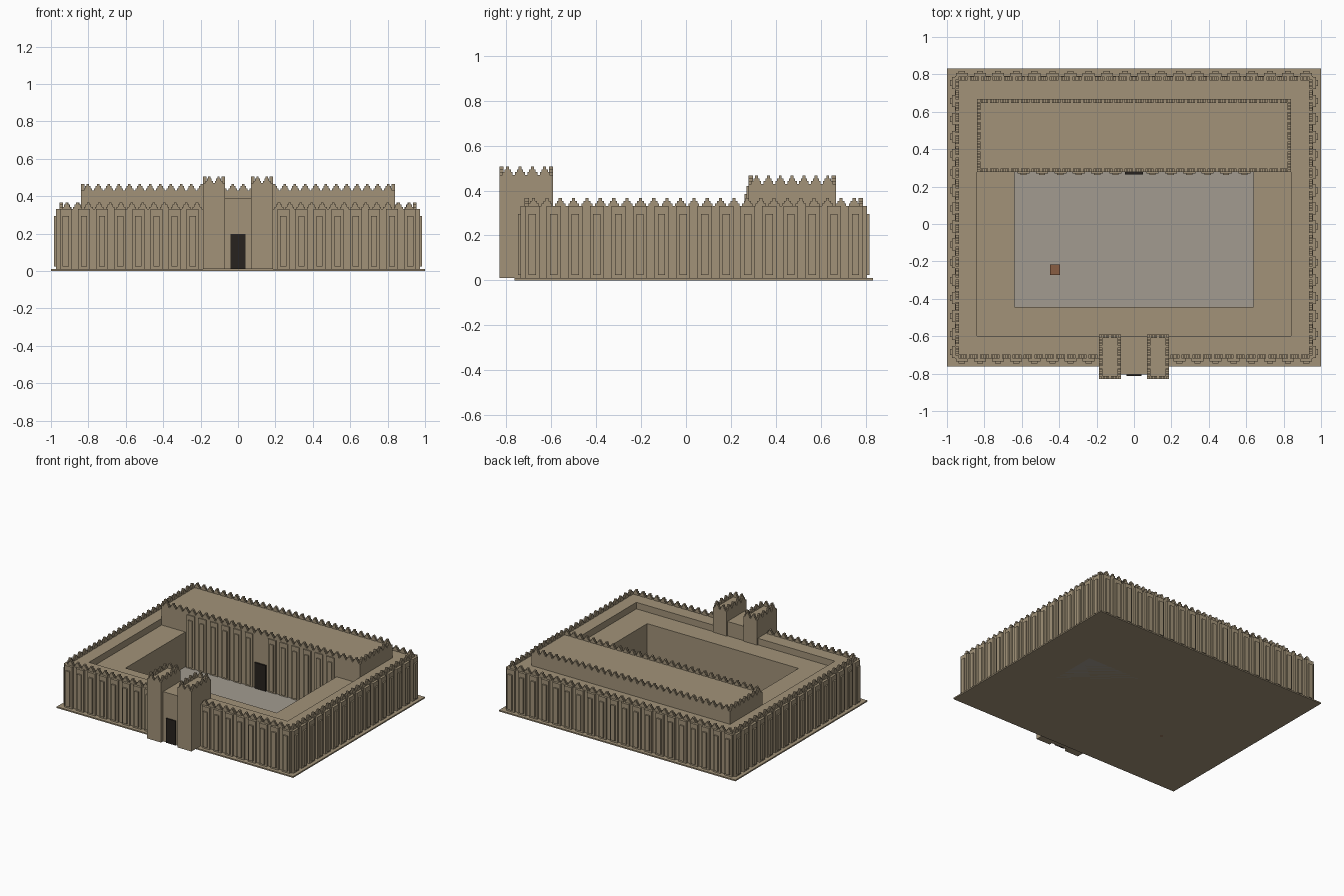
import bpy, bmesh, math
from mathutils import Matrix, Vector

if "Cube" in bpy.data.objects:
    bpy.data.objects.remove(bpy.data.objects["Cube"])


def material(name, rgb):
    m = bpy.data.materials.new(name)
    m.diffuse_color = (*rgb, 1)
    m.use_nodes = True
    m.node_tree.nodes["Principled BSDF"].inputs["Base Color"].default_value = m.diffuse_color
    return m


MUD = material("mudbrick", (0.36, 0.29, 0.19))
PAVE = material("paving", (0.36, 0.33, 0.28))
DARK = material("dark_opening", (0.02, 0.016, 0.013))
CLAY = material("fired_clay", (0.25, 0.11, 0.055))


def box(bm, x0, x1, y0, y1, z0, z1, mat=None):
    m = Matrix.Translation(((x0 + x1) / 2, (y0 + y1) / 2, (z0 + z1) / 2)) \
        @ Matrix.Diagonal((x1 - x0, y1 - y0, z1 - z0, 1))
    bmesh.ops.create_cube(bm, size=1, matrix=mat @ m if mat else m)


def finish(bm, name, mat):
    me = bpy.data.meshes.new(name)
    bm.to_mesh(me)
    bm.free()
    ob = bpy.data.objects.new(name, me)
    bpy.context.collection.objects.link(ob)
    me.materials.append(mat)
    return ob


def block(name, dims, mat=MUD):
    bm = bmesh.new()
    box(bm, *dims)
    return finish(bm, name, mat)


def frame(a, b):
    """Local x runs from a to b, local -y points to the right (outwards)."""
    d = Vector(b) - Vector(a)
    return Matrix.Translation((a[0], a[1], 0)) @ Matrix.Rotation(math.atan2(d.y, d.x), 4, 'Z'), d.length


def merlons(bm, a, b, z, pitch=0.06, t=0.02, h=0.036):
    m, length = frame(a, b)
    n = max(1, round(length / pitch))
    for i in range(n):
        c = (i + 0.5) * length / n
        for k, w in enumerate((0.8, 0.52, 0.24)):
            hw = w * length / n / 2
            box(bm, c - hw, c + hw, -t / 2, t / 2, z + k * h / 3, z + (k + 1) * h / 3, m)


def crown(name, x0, x1, y0, y1, z, pitch=0.06, t=0.02):
    bm = bmesh.new()
    pts = [(x0, y0), (x1, y0), (x1, y1), (x0, y1)]
    for i in range(4):
        merlons(bm, pts[i], pts[(i + 1) % 4], z, pitch, t)
    finish(bm, name, MUD)


def buttresses(bm, a, b, n, z, skip=0.0, d1=0.016, d2=0.027):
    m, length = frame(a, b)
    p = length / n
    for i in range(n):
        c = (i + 0.5) * p
        if abs(c - length / 2) < skip:
            continue
        box(bm, c - p * .33, c + p * .33, -d1, 0.005, 0.01, z, m)
        box(bm, c - p * .17, c + p * .17, -d2, 0.005, 0.025, z - 0.035, m)


def ring(name, o, i, z0, z1):
    """Rectangular ring; o and i are x0, x1, y0, y1."""
    bm = bmesh.new()
    loops = []
    for z in (z0, z1):
        for x0, x1, y0, y1 in (o, i):
            loops.append([bm.verts.new((x, y, z)) for x, y in
                          ((x0, y0), (x1, y0), (x1, y1), (x0, y1))])
    ob, ib, ot, it = loops
    for k in range(4):
        j = (k + 1) % 4
        for p, q in ((ob, ot), (ot, it), (it, ib), (ib, ob)):
            bm.faces.new((p[k], p[j], q[j], q[k]))
    bmesh.ops.recalc_face_normals(bm, faces=bm.faces)
    return finish(bm, name, MUD)


# Base and courtyard
block("base_slab", (-1, 1, -0.763, 0.832, 0, 0.01))
block("courtyard_floor", (-0.64, 0.64, -0.445, 0.28, 0, 0.014), PAVE)
block("courtyard_hearth", (-0.45, -0.395, -0.272, -0.217, 0, 0.06), CLAY)

# Outer wall and lower inner rooms
WX, Y0, Y1 = 0.957, -0.72, 0.79
ring("outer_wall", (-WX, WX, Y0, Y1), (-0.84, 0.84, -0.6, 0.667), 0.01, 0.33)
ring("inner_rooms", (-0.84, 0.84, -0.6, 0.667), (-0.64, 0.64, -0.445, 0.28), 0.01, 0.28)

# Stepped buttresses on the outer wall
bm = bmesh.new()
e = 0.012
corners = [(-WX - e, Y0), (WX + e, Y0), (WX, Y1 + e), (-WX, Y1 + e)]
buttresses(bm, (-WX - e, Y0), (WX + e, Y0), 20, 0.33, 0.19)
buttresses(bm, (WX, Y0 - e), (WX, Y1 + e), 16, 0.33)
buttresses(bm, (WX + e, Y1), (-WX - e, Y1), 20, 0.33)
buttresses(bm, (-WX, Y1 + e), (-WX, Y0 - e), 16, 0.33)
finish(bm, "wall_buttresses", MUD)

# Wall merlons, leaving the gate free
bm = bmesh.new()
mx, my0, my1 = 0.945, -0.708, 0.778
for s in (-1, 1):
    merlons(bm, (s * mx, my0), (s * 0.19, my0), 0.33)
    merlons(bm, (s * mx, my0), (s * mx, my1), 0.33)
merlons(bm, (-mx, my1), (mx, my1), 0.33)
finish(bm, "wall_merlons", MUD)

# Main hall at the back
block("main_hall", (-0.84, 0.84, 0.277, 0.667, 0.01, 0.43))
crown("hall_merlons", -0.83, 0.83, 0.287, 0.657, 0.43, 0.055)
bm = bmesh.new()
buttresses(bm, (-0.64, 0.277), (0.64, 0.277), 13, 0.42, 0.06, 0.008, 0.016)
finish(bm, "hall_buttresses", MUD)
block("hall_door", (-0.048, 0.048, 0.265, 0.28, 0.01, 0.21), DARK)

# Gatehouse
block("gate_block", (-0.08, 0.08, -0.805, -0.6, 0.01, 0.39))
block("gate_door", (-0.04, 0.04, -0.813, -0.8, 0.01, 0.197), DARK)
for side, s in (("left", -1), ("right", 1)):
    xa, xb = sorted((s * 0.07, s * 0.187))
    block(side + "_gate_tower", (xa, xb, -0.83, -0.592, 0.01, 0.47))
    crown(side + "_tower_merlons", xa + 0.009, xb - 0.009, -0.821, -0.601, 0.47, 0.05, 0.018)
